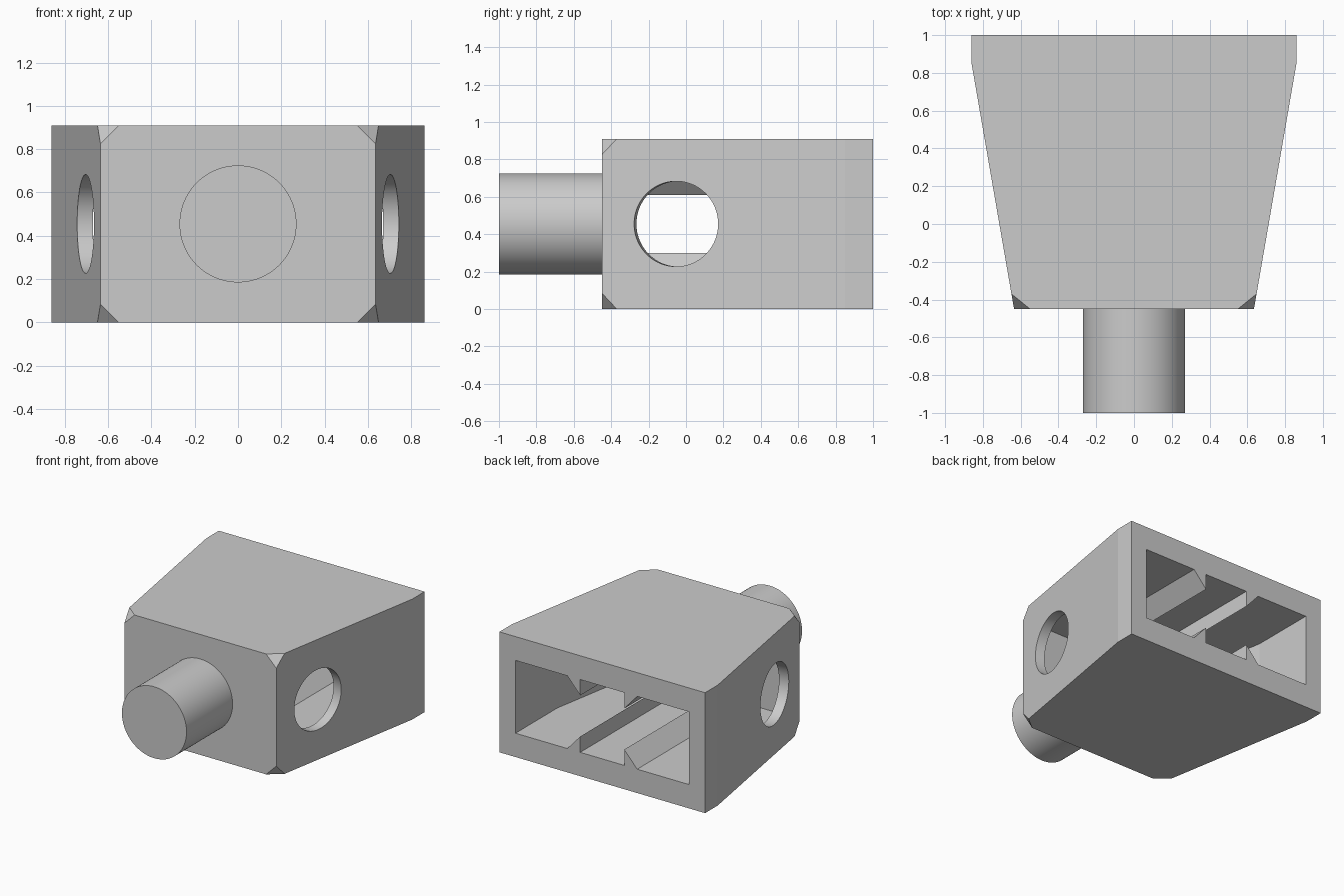
import bpy, bmesh, math
from mathutils import Vector, Matrix

cube = bpy.data.objects.get("Cube")
if cube:
    bpy.data.objects.remove(cube, do_unlink=True)

H = 0.91              # body height
MID = H / 2           # axis height of peg and side holes
SLOPE = math.atan2(0.225, 1.30)

grey = bpy.data.materials.new("light_grey")
grey.use_nodes = True
grey.diffuse_color = (0.6, 0.6, 0.6, 1)
grey.node_tree.nodes["Principled BSDF"].inputs["Base Color"].default_value = (0.6, 0.6, 0.6, 1)


def finish(bm, name):
    bmesh.ops.recalc_face_normals(bm, faces=bm.faces)
    mesh = bpy.data.meshes.new(name)
    bm.to_mesh(mesh)
    bm.free()
    mesh.materials.append(grey)
    obj = bpy.data.objects.new(name, mesh)
    bpy.context.collection.objects.link(obj)
    return obj


def prism(points, offset):
    """Extrude a closed outline of 3D points along an offset."""
    bm = bmesh.new()
    face = bm.faces.new([bm.verts.new(p) for p in points])
    geom = bmesh.ops.extrude_face_region(bm, geom=[face], use_keep_orig=True)["geom"]
    bmesh.ops.translate(bm, vec=offset, verts=[g for g in geom if isinstance(g, bmesh.types.BMVert)])
    bmesh.ops.recalc_face_normals(bm, faces=bm.faces)
    return bm


def mirrored(half):
    return half + [(-x, y) for x, y in reversed(half)]


def cylinder(name, radius, length, matrix):
    bm = bmesh.new()
    bmesh.ops.create_cone(bm, cap_ends=True, segments=96, radius1=radius,
                          radius2=radius, depth=length, matrix=matrix)
    return finish(bm, name)


def boolean(target, tool, operation):
    bpy.ops.object.select_all(action='DESELECT')
    bpy.context.view_layer.objects.active = target
    target.select_set(True)
    tool.hide_render = True
    mod = target.modifiers.new("cut", 'BOOLEAN')
    mod.operation, mod.object, mod.solver = operation, tool, 'EXACT'
    bpy.ops.object.modifier_apply(modifier=mod.name)
    bpy.data.objects.remove(tool, do_unlink=True)


def smooth(obj):
    bpy.ops.object.select_all(action='DESELECT')
    bpy.context.view_layer.objects.active = obj
    obj.select_set(True)
    bpy.ops.object.shade_smooth_by_angle(angle=math.radians(8))


# Tapered body with its four front corners clipped
outline = mirrored([(0.635, -0.45), (0.86, 0.85), (0.86, 1.0)])
bm = prism([(x, y, 0) for x, y in outline], (0, 0, H))
for sx in (1, -1):
    for top in (True, False):
        a, b, c = [Vector((sx * x, y, z if top else H - z)) for x, y, z in
                   ((0.55, -0.45, H), (0.649, -0.37, H), (0.635, -0.45, 0.825))]
        normal = (b - a).cross(c - a).normalized()
        if normal.dot(a - Vector((0, 0.3, MID))) < 0:
            normal.negate()
        cut = bmesh.ops.bisect_plane(bm, geom=bm.verts[:] + bm.edges[:] + bm.faces[:],
                                     plane_co=a, plane_no=normal, clear_outer=True)
        rim = [g for g in cut["geom_cut"] if isinstance(g, bmesh.types.BMEdge)]
        bmesh.ops.contextual_create(bm, geom=rim)
body = finish(bm, "body")

# Cavity open at the back, with ramped ribs along floor and ceiling
low = [(0.184, 0.18), (0.184, 0.30), (0.292, 0.18), (0.9, 0.18)]
right = low + [(x, H - z) for x, z in reversed(low)]
cavity = finish(prism([(x, -0.5, z) for x, z in mirrored(right)], (0, 2, 0)), "cavity_cutter")
plan = mirrored([(0.586, -0.30), (0.725, 0.50), (0.725, 1.2)])
boolean(cavity, finish(prism([(x, y, 0) for x, y in plan], (0, 0, H)), "cavity_plan"), 'INTERSECT')
boolean(body, cavity, 'DIFFERENCE')

# Round holes square to the slanted side walls
for sx in (1, -1):
    place = (Matrix.Translation((sx * 0.704, -0.053, MID))
             @ Matrix.Rotation(-sx * SLOPE, 4, 'Z') @ Matrix.Rotation(math.pi / 2, 4, 'Y'))
    boolean(body, cylinder("hole_cutter", 0.228, 0.30, place), 'DIFFERENCE')
smooth(body)

# Front peg
peg = cylinder("front_peg", 0.27, 0.60,
               Matrix.Translation((0, -0.70, MID)) @ Matrix.Rotation(math.pi / 2, 4, 'X'))
smooth(peg)
